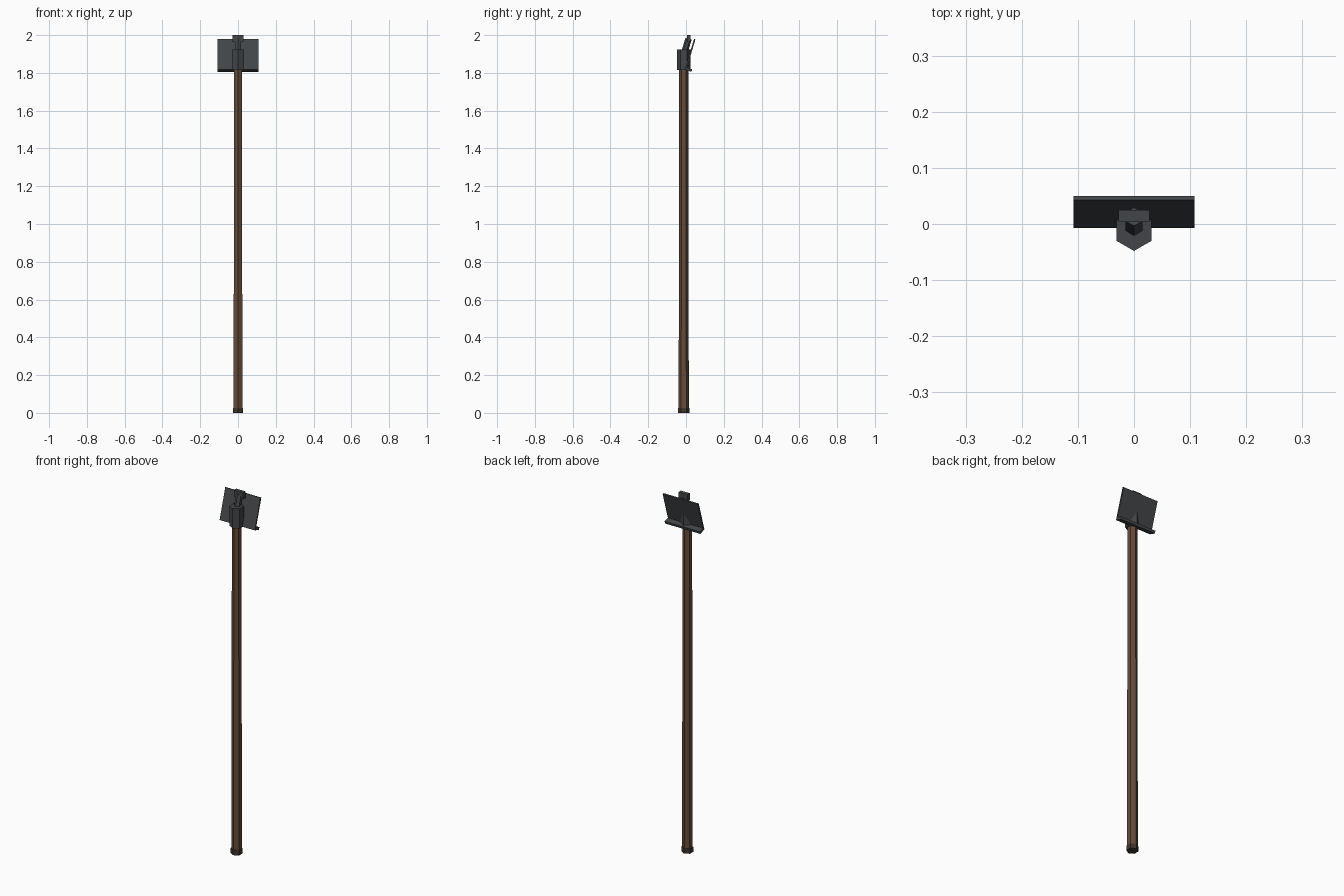
import bpy, math
from mathutils import Vector

if "Cube" in bpy.data.objects:
    bpy.data.objects.remove(bpy.data.objects["Cube"])

CY = -0.012          # y of the pole axis
TILT = math.radians(-17)


def material(name, rgb):
    m = bpy.data.materials.new(name)
    m.diffuse_color = (*rgb, 1)
    m.use_nodes = True
    m.node_tree.nodes["Principled BSDF"].inputs["Base Color"].default_value = m.diffuse_color
    return m


wood = material("wood", (0.13, 0.07, 0.04))
dark_wood = material("dark_wood", (0.05, 0.035, 0.025))
iron = material("iron", (0.055, 0.06, 0.065))


def hex_rod(name, start, end, r1, r2, mat):
    """Six-sided tapered rod with a corner facing the front."""
    a, b = Vector(start), Vector(end)
    d = b - a
    bpy.ops.mesh.primitive_cone_add(vertices=6, radius1=r1, radius2=r2,
                                    depth=d.length, location=(a + b) / 2,
                                    rotation=(-math.atan2(d.y, d.z), 0, 0))
    o = bpy.context.object
    o.name = name
    o.data.materials.append(mat)
    return o


def box(name, loc, size, mat, tilt=0):
    bpy.ops.mesh.primitive_cube_add(size=1, location=loc, rotation=(tilt, 0, 0))
    o = bpy.context.object
    o.name = name
    o.scale = size
    o.data.materials.append(mat)
    return o


# Pole and foot
hex_rod("foot_cap", (0, CY, 0), (0, CY, 0.027), 0.03, 0.03, dark_wood)
hex_rod("pole", (0, CY, 0.01), (0, CY, 1.83), 0.027, 0.024, wood)

# Socket with leaning neck and top block
hex_rod("socket", (0, CY, 1.815), (0, CY, 1.925), 0.036, 0.036, iron)
hex_rod("neck", (0, -0.006, 1.915), (0, 0.013, 1.98), 0.017, 0.017, iron)
box("top_block", (0, 0.0145, 1.982), (0.056, 0.021, 0.036), iron)

# Tilted blade with a lip along its lower back edge
pc = Vector((0, 0.0215, 1.897))
box("blade", pc, (0.216, 0.008, 0.17), iron, TILT)
c, s = math.cos(TILT), math.sin(TILT)
ly, lz = 0.017, -0.078
box("blade_lip", pc + Vector((0, ly * c - lz * s, ly * s + lz * c)),
    (0.216, 0.034, 0.014), iron, TILT)
